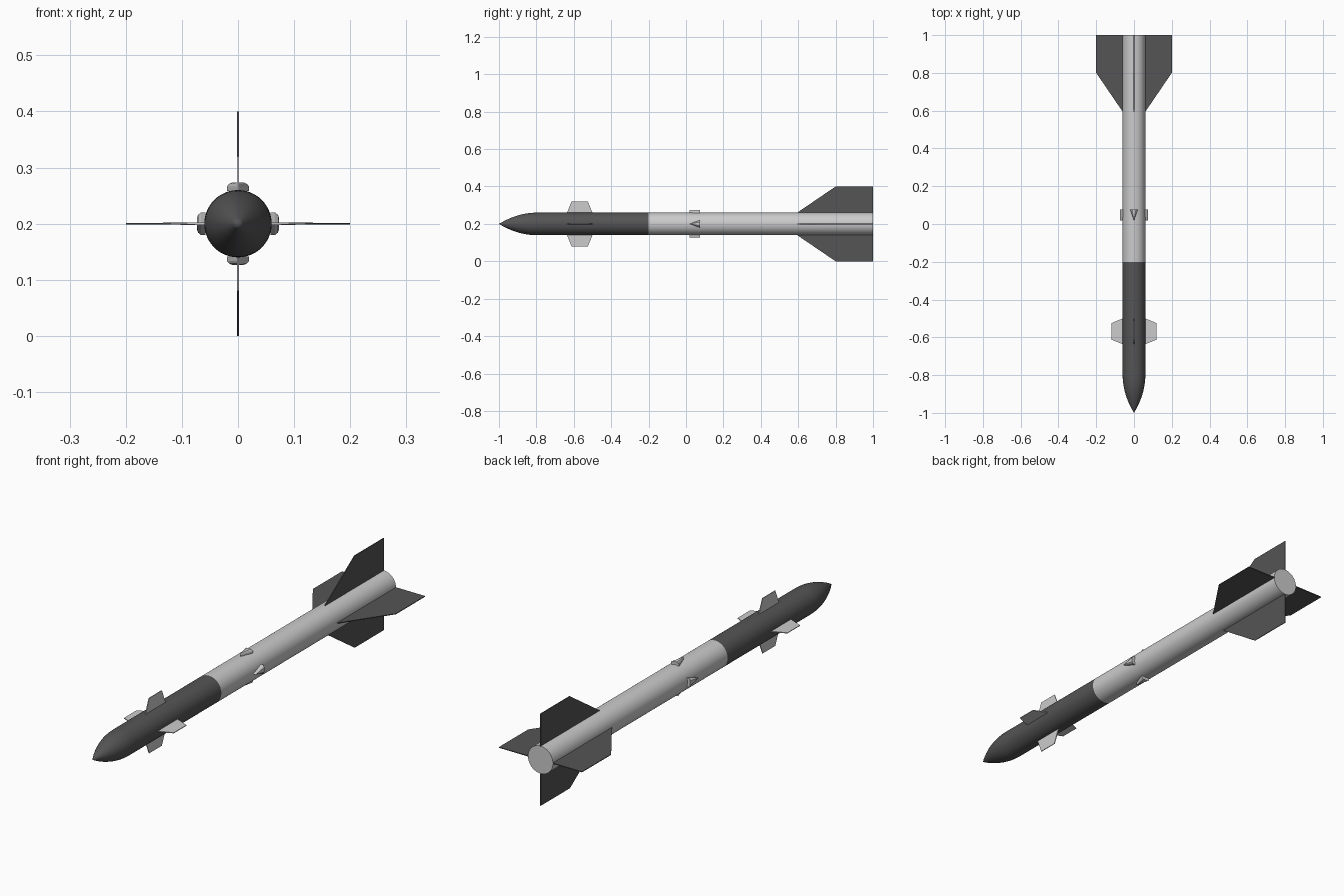
import bpy, bmesh
from math import sin, cos, pi, radians
from mathutils import Matrix

if "Cube" in bpy.data.objects:
    bpy.data.objects.remove(bpy.data.objects["Cube"])

AXIS_Z, R, SIDES = 0.2, 0.06, 48


def material(name, v):
    m = bpy.data.materials.new(name)
    m.diffuse_color = (v, v, v, 1)
    m.use_nodes = True
    m.node_tree.nodes["Principled BSDF"].inputs["Base Color"].default_value = m.diffuse_color
    return m


dark = material("dark_grey", 0.09)


def finish(bm, name, mat=None, smooth=False):
    bmesh.ops.recalc_face_normals(bm, faces=bm.faces)
    me = bpy.data.meshes.new(name)
    bm.to_mesh(me)
    bm.free()
    ob = bpy.data.objects.new(name, me)
    bpy.context.collection.objects.link(ob)
    ob.location.z = AXIS_Z
    if mat:
        me.materials.append(mat)
    if smooth:
        bpy.ops.object.select_all(action='DESELECT')
        ob.select_set(True)
        bpy.context.view_layer.objects.active = ob
        bpy.ops.object.shade_smooth_by_angle(angle=radians(35))
    return ob


def lathe(name, profile, mat=None):
    """Revolve (y, radius) points about the long axis."""
    bm = bmesh.new()
    verts = [bm.verts.new((0, y, r)) for y, r in profile]
    edges = [bm.edges.new(p) for p in zip(verts, verts[1:])]
    bmesh.ops.spin(bm, geom=verts + edges, cent=(0, 0, 0), axis=(0, 1, 0),
                   angle=2 * pi, steps=SIDES)
    bmesh.ops.remove_doubles(bm, verts=bm.verts, dist=1e-5)
    return finish(bm, name, mat, True)


def plate(outline, t_root, t_tip, chord):
    """Thin fin from (y, radius) points, with a raised core and sharp ends."""
    bm = bmesh.new()
    tip_r = max(r for _, r in outline)
    sides = []
    for s in (-1, 1):
        sides.append([bm.verts.new((s * (t_root if r < tip_r else t_tip) / 2, y, r))
                      for y, r in outline])
    bm.faces.new(sides[0])
    bm.faces.new(sides[1])
    n = len(outline)
    for i in range(n):
        j = (i + 1) % n
        bm.faces.new((sides[0][i], sides[0][j], sides[1][j], sides[1][i]))
    return bm


def around(name, make, mat=None):
    """Four copies at quarter turns."""
    for i, side in enumerate(("top", "right", "bottom", "left")):
        bm = make()
        bm.transform(Matrix.Rotation(i * pi / 2, 4, 'Y'))
        finish(bm, f"{name}_{side}", mat)


def lug():
    """Small wedge with rounded shoulders and a sunken triangular top."""
    bm = bmesh.new()
    rings = []
    for r, k in ((0.058, 1.0), (0.066, 1.0), (0.071, 0.8), (0.0735, 0.5)):
        rings.append([bm.verts.new((x * k, y, r)) for x, y in
                      ((0, 0.018), (0.02, 0.076), (-0.02, 0.076))])
    for a, b in zip(rings, rings[1:]):
        for i in range(3):
            j = (i + 1) % 3
            bm.faces.new((a[i], a[j], b[j], b[i]))
    bm.faces.new(rings[0])
    bm.faces.new(rings[-1])
    return bm


# Body: pointed nose with dark front section, light rear tube
nose = [(-0.8 - 0.2 * t, R * (1 - t * t)) for t in (i / 12 for i in range(12, -1, -1))]
lathe("nose_section", nose + [(-0.2, R), (-0.2, 0)], dark)
lathe("rear_tube", [(-0.2, 0), (-0.2, R), (1, R), (1, 0)])

# Large tail fins
around("tail_fin", lambda: plate([(0.587, 0.055), (0.8, 0.2), (1, 0.2), (1, 0.055)],
                                 0.004, 0.003, 0.4), dark)

# Small steering fins near the nose
around("front_fin", lambda: plate([(-0.638, 0.055), (-0.612, 0.12),
                                   (-0.525, 0.12), (-0.498, 0.055)],
                                  0.004, 0.003, 0.14))

# Wedge lugs at mid body
around("wedge_lug", lug)
